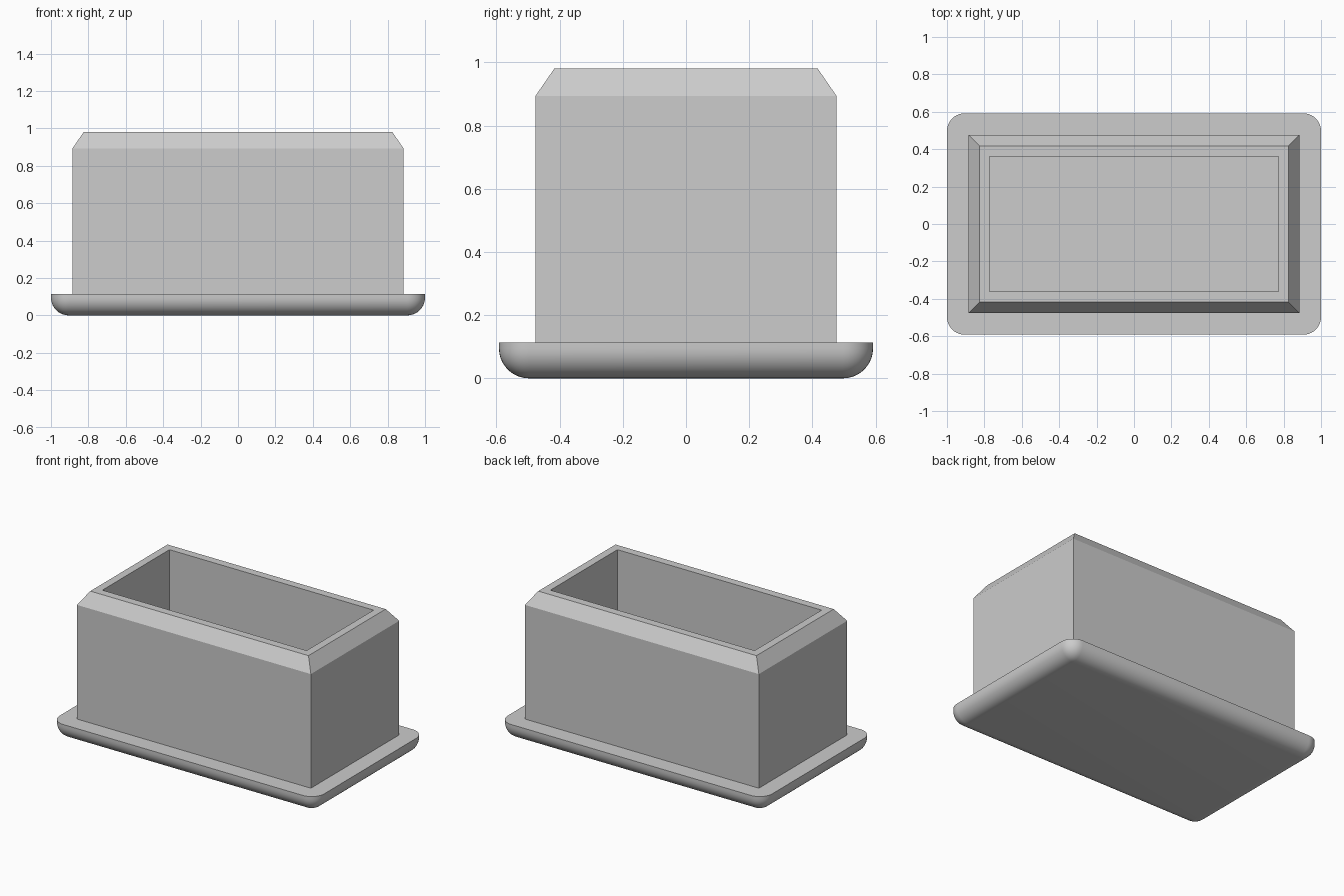
import bpy
import bmesh
import math

cube = bpy.data.objects.get("Cube")
if cube:
    bpy.data.objects.remove(cube, do_unlink=True)

# Overall sizes
BASE_X, BASE_Y, BASE_TOP = 1.0, 0.592, 0.113
RADIUS = 0.095
SHOULDER, RIM = 0.893, 0.98

grey = bpy.data.materials.new("plain grey")
grey.use_nodes = True
colour = (0.604, 0.604, 0.604, 1)
grey.diffuse_color = colour
grey.node_tree.nodes["Principled BSDF"].inputs["Base Color"].default_value = colour


def add_object(name, bm):
    bmesh.ops.recalc_face_normals(bm, faces=bm.faces)
    mesh = bpy.data.meshes.new(name)
    bm.to_mesh(mesh)
    bm.free()
    mesh.materials.append(grey)
    obj = bpy.data.objects.new(name, mesh)
    bpy.context.collection.objects.link(obj)
    return obj


def rectangle(bm, hx, hy, z):
    return [bm.verts.new((sx * hx, sy * hy, z))
            for sx, sy in ((-1, -1), (1, -1), (1, 1), (-1, 1))]


# Tray base: rounded corners and underside, sharp flat top
bm = bmesh.new()
bmesh.ops.create_cube(bm, size=1)
for v in bm.verts:
    v.co = (v.co.x * 2 * BASE_X, v.co.y * 2 * BASE_Y, (v.co.z + 0.5) * BASE_TOP)
rounded = [e for e in bm.edges if min(v.co.z for v in e.verts) < BASE_TOP / 2]
bmesh.ops.bevel(bm, geom=rounded, offset=RADIUS, offset_type='OFFSET',
                segments=10, profile=0.5, affect='EDGES')
base = add_object("tray_base", bm)
bpy.ops.object.select_all(action='DESELECT')
base.select_set(True)
bpy.context.view_layer.objects.active = base
bpy.ops.object.shade_smooth_by_angle(angle=math.radians(30))

# Hollow box: outer wall, sloped shoulder, flat rim and inner wall
bm = bmesh.new()
rings = [rectangle(bm, *size) for size in (
    (0.885, 0.477, BASE_TOP),
    (0.885, 0.477, SHOULDER),
    (0.825, 0.417, RIM),
    (0.772, 0.362, RIM),
    (0.772, 0.362, BASE_TOP),
)]
for lower, upper in zip(rings, rings[1:] + rings[:1]):
    for i in range(4):
        j = (i + 1) % 4
        bm.faces.new((lower[i], lower[j], upper[j], upper[i]))
add_object("planter_box", bm)
